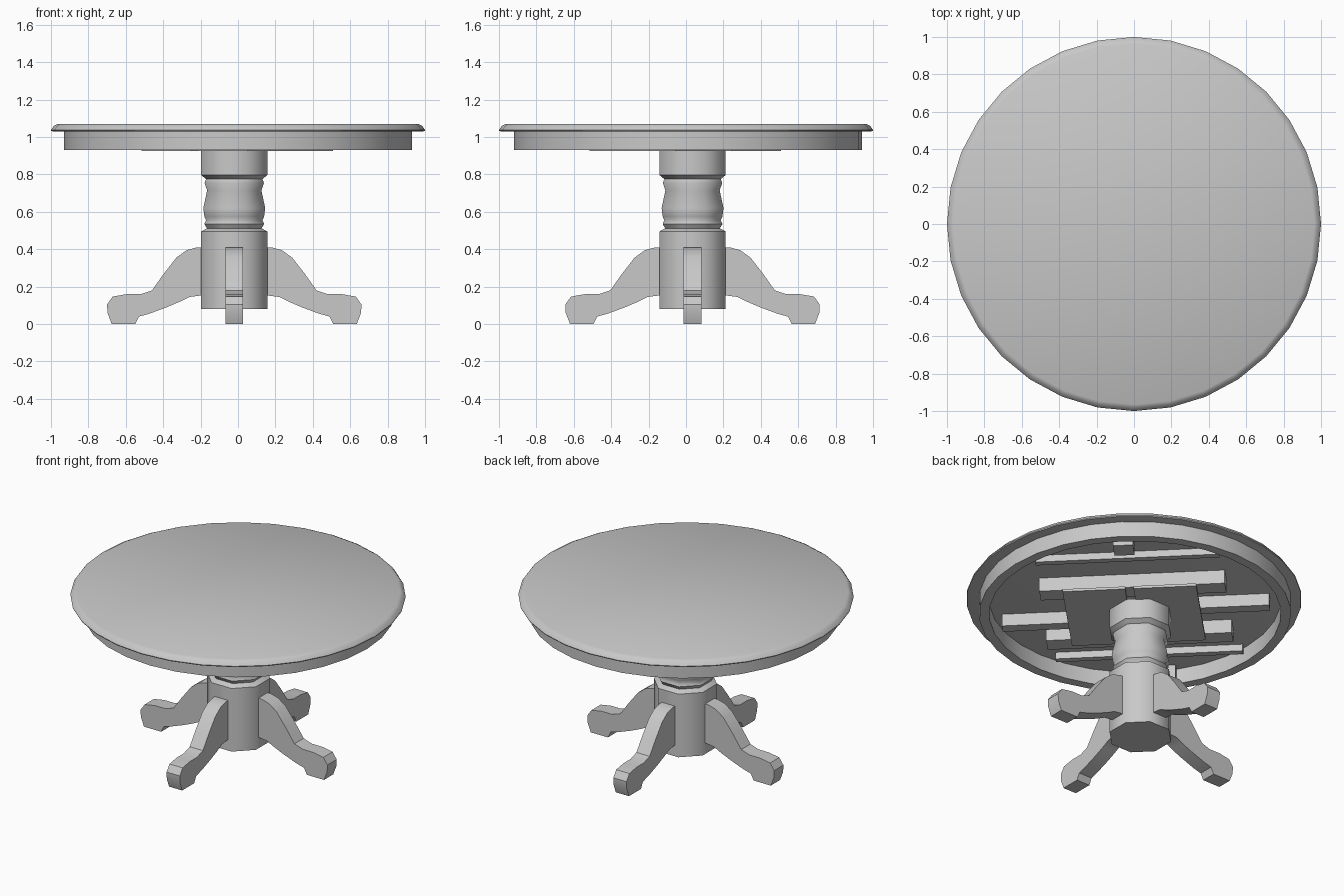
import bpy, bmesh
from math import cos, sin, pi, radians
from mathutils import Matrix, Vector

cube = bpy.data.objects.get("Cube")
if cube:
    bpy.data.objects.remove(cube, do_unlink=True)

grey = bpy.data.materials.new("plain_grey")
grey.use_nodes = True
grey.diffuse_color = (0.58, 0.58, 0.58, 1)
grey.node_tree.nodes["Principled BSDF"].inputs["Base Color"].default_value = (0.58, 0.58, 0.58, 1)

PEDESTAL = Vector((-0.02, 0.035, 0))


def finish(name, bm, smooth=0):
    bmesh.ops.recalc_face_normals(bm, faces=bm.faces)
    mesh = bpy.data.meshes.new(name)
    bm.to_mesh(mesh)
    bm.free()
    mesh.materials.append(grey)
    obj = bpy.data.objects.new(name, mesh)
    bpy.context.collection.objects.link(obj)
    if smooth:
        bpy.ops.object.select_all(action='DESELECT')
        obj.select_set(True)
        bpy.context.view_layer.objects.active = obj
        bpy.ops.object.shade_smooth_by_angle(angle=radians(smooth))


def lathe(name, profile, sides, centre, turn=0, closed=False, smooth=30):
    """Sweep (radius, z) points round the vertical axis, capping open ends."""
    bm = bmesh.new()
    rings = []
    for r, z in profile:
        angles = [turn + 2 * pi * i / sides for i in range(sides)]
        rings.append([bm.verts.new((centre[0] + r * cos(a), centre[1] + r * sin(a), z)) for a in angles])
    pairs = list(zip(rings, rings[1:]))
    if closed:
        pairs.append((rings[-1], rings[0]))
    else:
        bm.faces.new(rings[0])
        bm.faces.new(rings[-1])
    for low, high in pairs:
        for i in range(sides):
            j = (i + 1) % sides
            bm.faces.new((low[i], low[j], high[j], high[i]))
    finish(name, bm, smooth)


def diagonal_box(name, along, across, z):
    """Box given by (min, max) ranges, turned to the table's diagonal."""
    bm = bmesh.new()
    ranges = (across, along, z)
    bmesh.ops.create_cube(bm, size=1)
    bmesh.ops.scale(bm, vec=[b - a for a, b in ranges], verts=bm.verts)
    bmesh.ops.translate(bm, vec=[(a + b) / 2 for a, b in ranges], verts=bm.verts)
    bm.transform(Matrix.Rotation(pi / 4, 4, 'Z'))
    finish(name, bm)


# Round top with a sloped edge, and the apron ring below it
lathe("table_top", [(0.985, 1.03), (0.998, 1.032), (1.0, 1.038), (0.985, 1.06), (0.965, 1.07)], 32, (0, 0), smooth=40)
lathe("apron", [(0.93, 0.93), (0.93, 1.031), (0.87, 1.031), (0.87, 0.93)], 32, (0, 0.01), closed=True)

# Turned eight-sided column
column = [(0.192, 0.08), (0.192, 0.495), (0.158, 0.512), (0.173, 0.535), (0.163, 0.555),
          (0.173, 0.575), (0.179, 0.62), (0.157, 0.715), (0.172, 0.755), (0.163, 0.775),
          (0.192, 0.797), (0.192, 0.93)]
lathe("column", column, 8, PEDESTAL, turn=pi / 8, smooth=50)

# Four curved legs cut from flat board
outline = [(0.16, 0.41), (0.2, 0.41), (0.255, 0.395), (0.31, 0.355), (0.38, 0.265), (0.44, 0.18),
           (0.5, 0.16), (0.575, 0.16), (0.65, 0.147), (0.68, 0.105), (0.678, 0.06), (0.655, 0),
           (0.53, 0), (0.51, 0.04), (0.455, 0.055), (0.36, 0.09), (0.29, 0.12), (0.24, 0.145), (0.16, 0.155)]
for i, side in enumerate(("left", "back", "right", "front")):
    bm = bmesh.new()
    face = bm.faces.new([bm.verts.new((r, -0.048, z)) for r, z in outline])
    swept = bmesh.ops.extrude_face_region(bm, geom=[face], use_keep_orig=True)["geom"]
    moved = [g for g in swept if isinstance(g, bmesh.types.BMVert)]
    bmesh.ops.translate(bm, vec=(0, 0.096, 0), verts=moved)
    bm.transform(Matrix.Translation(PEDESTAL) @ Matrix.Rotation(i * pi / 2, 4, 'Z'))
    finish(side + "_leg", bm, 25)

# Framework under the top
UNDER = 1.031
for name, along, across, low in (
        ("near_bearer", (-0.54, 0.57), (0.2, 0.31), 0.94),
        ("far_bearer", (-0.55, 0.56), (-0.39, -0.28), 0.94),
        ("first_slide", (-0.8, 0.3), (-0.17, -0.1), 0.95),
        ("second_slide", (-0.3, 0.81), (-0.06, 0.01), 0.95),
        ("near_batten", (-0.54, 0.56), (0.54, 0.58), 0.985),
        ("far_batten", (-0.52, 0.6), (-0.62, -0.58), 0.985),
        ("near_catch", (-0.06, 0.06), (0.64, 0.76), 0.97),
        ("far_catch", (0.0, 0.18), (-0.86, -0.79), 0.94)):
    diagonal_box(name, along, across, (low, UNDER))
for name, along in (("first_plate", (-0.4, -0.025)), ("second_plate", (0.025, 0.4))):
    diagonal_box(name, along, (-0.33, 0.32), (0.924, 0.941))
